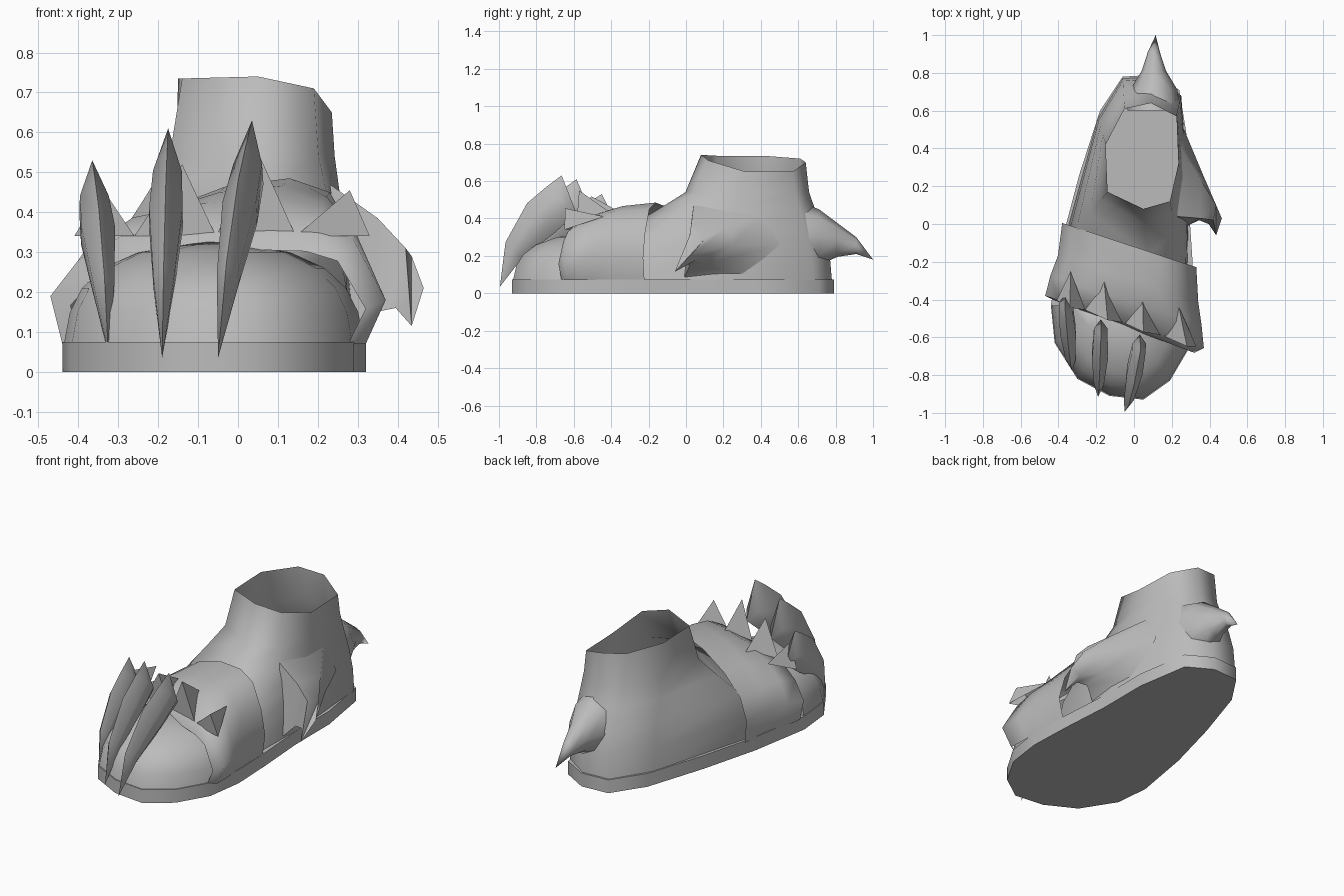
import bpy, bmesh, math
from mathutils import Vector

if "Cube" in bpy.data.objects:
    bpy.data.objects.remove(bpy.data.objects["Cube"])

grey = bpy.data.materials.new("plain_grey")
grey.use_nodes = True
grey.diffuse_color = (0.5, 0.5, 0.5, 1)
grey.node_tree.nodes["Principled BSDF"].inputs["Base Color"].default_value = (0.5, 0.5, 0.5, 1)


def loft(name, rings, closed=True, capped=False, angle=60):
    """Skin a row of equal point rings; a ring of one point makes a tip."""
    bm = bmesh.new()
    rows = [[bm.verts.new(p) for p in ring] for ring in rings]
    for a, b in zip(rows, rows[1:]):
        n = max(len(a), len(b))
        for i in range(n if closed else n - 1):
            j = (i + 1) % n
            if len(a) == 1:
                bm.faces.new((a[0], b[j], b[i]))
            elif len(b) == 1:
                bm.faces.new((a[i], a[j], b[0]))
            else:
                bm.faces.new((a[i], a[j], b[j], b[i]))
    if capped:
        bm.faces.new(rows[0])
        bm.faces.new(rows[-1])
    bmesh.ops.recalc_face_normals(bm, faces=bm.faces)
    mesh = bpy.data.meshes.new(name)
    bm.to_mesh(mesh)
    bm.free()
    obj = bpy.data.objects.new(name, mesh)
    bpy.context.collection.objects.link(obj)
    mesh.materials.append(grey)
    bpy.ops.object.select_all(action='DESELECT')
    obj.select_set(True)
    bpy.context.view_layer.objects.active = obj
    bpy.ops.object.shade_smooth_by_angle(angle=math.radians(angle))


# Sole
outline = [(.05, -.93), (.19, -.83), (.29, -.66), (.32, -.45), (.31, -.2), (.29, .1),
           (.29, .4), (.24, .71), (.1, .79), (-.06, .78), (-.18, .6), (-.29, .26),
           (-.38, -.08), (-.44, -.43), (-.42, -.63), (-.3, -.82), (-.13, -.91)]
loft("sole", [[(x, y, z) for x, y in outline] for z in (0, .075)], capped=True)

# Rounded toe, shrinking upward from the front of the sole
toe_edge = outline[-4:] + outline[:4]
toe_rings = []
for z, s in ((.07, .99), (.15, .95), (.21, .87), (.26, .73), (.3, .5)):
    toe_rings.append([(-.06 + (x + .06) * s, -.45 + (y + .45) * s, z) for x, y in toe_edge])
loft("toe", toe_rings + [[(-.06, -.5, .33)]], angle=70)

# Boot body blending from the foot outline to the ankle opening
foot = [(.1, -.56), (.28, -.3), (.29, .15), (.25, .68), (.1, .78), (-.06, .77),
        (-.19, .56), (-.38, -.13)]
opening = [(.05, .08, .74), (.19, .12, .71), (.235, .32, .65), (.225, .57, .65),
           (.09, .64, .7), (-.05, .61, .72), (-.15, .42, .735), (-.14, .17, .735)]
body = []
for z, t in ((.07, 0), (.2, .08), (.32, .3), (.44, .62), (.54, .87)):
    body.append([(fx + (ox - fx) * t, fy + (oy - fy) * t, z)
                 for (fx, fy), (ox, oy, _) in zip(foot, opening)])
loft("boot_body", body + [opening], angle=70)

# Forefoot cover: arches swept along a slanted line
SLANT = -.33
rear = [(-.37, .07), (-.38, .2), (-.33, .31), (-.2, .4), (-.03, .465), (.13, .485),
        (.23, .45), (.3, .32), (.33, .19), (.31, .07)]
front = [(-.44, .07), (-.47, .19), (-.4, .28), (-.29, .34), (-.1, .36), (.06, .365),
         (.2, .36), (.29, .33), (.37, .18), (.32, .07)]


def arch(y0, t, sx=1, sz=1):
    pts = []
    for (a, b), (c, d) in zip(rear, front):
        x, z = a + (c - a) * t, b + (d - b) * t
        pts.append((-.05 + (x + .05) * sx, y0 + SLANT * x, .07 + (z - .07) * sz))
    return pts


loft("forefoot_cover", [arch(-.12, 0), arch(-.3, .25, 1, 1.03), arch(-.42, .7, 1, 1.1),
                        arch(-.535, 1), arch(-.56, 1, .88, .8)], closed=False)

# Pointed scales along the front lip of the cover
valleys = [-.41, -.26, -.055, .145, .33]
peaks = [(-.34, .46), (-.14, .52), (.05, .55), (.28, .455)]
for (px, pz), x1, x2 in zip(peaks, valleys, valleys[1:]):
    mid = (x1 + x2) / 2
    base = [(x1, -.54 + SLANT * x1, .34), (x2, -.54 + SLANT * x2, .34),
            (mid, -.36 + SLANT * mid, .41)]
    loft("lip_scale", [base, [(px, -.555 + SLANT * px, pz)]], angle=20)

# Three curved toe claws, each with its tip, root position and height
stations = [(.25, .9, .41, .66, .036), (.145, .75, .29, .48, .042),
            (.03, .4, .12, .26, .026)]
for name, tip, top_x, height in (("inner_claw", (-.05, -.995, .035), .035, .595),
                                 ("middle_claw", (-.19, -.915, .035), -.175, .575),
                                 ("outer_claw", (-.325, -.78, .05), -.365, .48)):
    tip = Vector(tip)

    def at(side, d, h):
        lean = (d + .33 * h) / .66
        return tip + Vector(((top_x - tip.x) * lean + side, d, height * h))

    rings = [[at(0, .33, 1)]]
    for d1, h1, d2, h2, w in stations:
        rings.append([at(side * w, d1 + (d2 - d1) * f, h1 + (h2 - h1) * f)
                      for side, f in ((0, 0), (1, .35), (1, .7), (0, 1), (-1, .7), (-1, .35))])
    loft(name, rings + [[tip]], angle=70)

# Heel spur, growing out of the back of the body
heel = []
for y, z, w, h in ((.6, .3, .14, .19), (.71, .3, .125, .15), (.81, .285, .065, .09),
                   (.91, .255, .032, .045)):
    heel.append([(.105 + w * math.cos(a), y, z + h * math.sin(a))
                 for a in (math.tau * k / 8 for k in range(8))])
loft("heel_spur", heel + [[(.115, 1, .18)]], angle=70)

# Side spur: a fin with a flat front that fades back along the body
loft("side_spur", [
    [(.23, .04, .47), (.24, .42, .43), (.265, .5, .26), (.27, .32, .1), (.28, -.01, .08)],
    [(.35, .03, .385), (.355, .23, .36), (.37, .25, .26), (.35, .15, .17), (.345, .02, .15)],
    [(.42, .02, .31), (.435, .1, .29), (.465, .03, .21), (.42, .05, .175), (.395, 0, .16)],
    [(.435, -.06, .115)]], angle=50)
